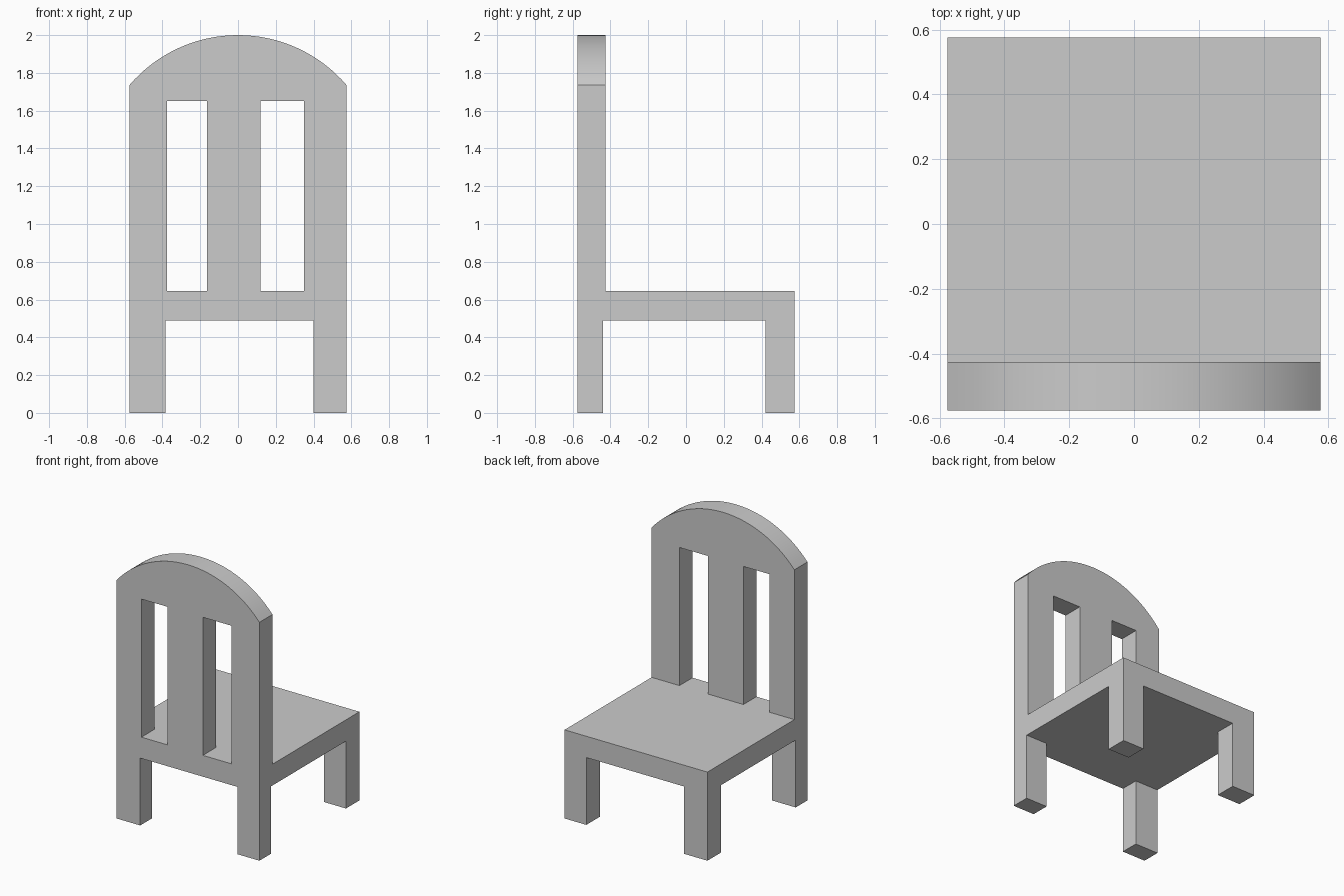
import bpy
import bmesh
import math

cube = bpy.data.objects.get("Cube")
if cube:
    bpy.data.objects.remove(cube, do_unlink=True)

GREY = (0.6, 0.6, 0.6, 1.0)
grey = bpy.data.materials.new("plain grey")
grey.use_nodes = True
grey.diffuse_color = GREY
grey.node_tree.nodes["Principled BSDF"].inputs["Base Color"].default_value = GREY

HALF = 0.575          # half the width and depth
SEAT_BOTTOM, SEAT_TOP = 0.49, 0.645


def extrude_outline(name, outline, y0, y1):
    """Extrude an (x, z) outline from y0 to y1."""
    bm = bmesh.new()
    face = bm.faces.new([bm.verts.new((x, y0, z)) for x, z in outline])
    result = bmesh.ops.extrude_face_region(bm, geom=[face])
    moved = [v for v in result["geom"] if isinstance(v, bmesh.types.BMVert)]
    bmesh.ops.translate(bm, verts=moved, vec=(0, y1 - y0, 0))
    bmesh.ops.recalc_face_normals(bm, faces=bm.faces)
    mesh = bpy.data.meshes.new(name)
    bm.to_mesh(mesh)
    bm.free()
    mesh.materials.append(grey)
    obj = bpy.data.objects.new(name, mesh)
    bpy.context.collection.objects.link(obj)
    return obj


def block(name, xs, ys, zs):
    (x0, x1), (z0, z1) = xs, zs
    return extrude_outline(name, [(x0, z0), (x1, z0), (x1, z1), (x0, z1)], *ys)


# Seat slab
block("seat", (-HALF, HALF), (-HALF, HALF), (SEAT_BOTTOM, SEAT_TOP))

# Four legs
for side, xs in (("right", (-HALF, -0.385)), ("left", (0.40, HALF))):
    for end, ys in (("backrest", (-HALF, -0.44)), ("seat", (0.42, HALF))):
        block(f"{side}_{end}_leg", xs, ys, (0, SEAT_BOTTOM))

# Backrest: arched top, two slots open down to the seat
SHOULDER, TOP, SLOT_TOP = 1.735, 2.0, 1.65
rise = TOP - SHOULDER
radius = (HALF ** 2 + rise ** 2) / (2 * rise)
sweep = math.asin(HALF / radius)
STEPS = 32
outline = [(-HALF, SEAT_TOP)]
for x0, x1 in ((-0.375, -0.165), (0.12, 0.35)):
    outline += [(x0, SEAT_TOP), (x0, SLOT_TOP), (x1, SLOT_TOP), (x1, SEAT_TOP)]
outline.append((HALF, SEAT_TOP))
for i in range(STEPS + 1):
    a = sweep * (1 - 2 * i / STEPS)
    outline.append((radius * math.sin(a), TOP - radius + radius * math.cos(a)))
backrest = extrude_outline("backrest", outline, -HALF, -0.425)

# Smooth the arch, keep the corners sharp
bpy.ops.object.select_all(action="DESELECT")
backrest.select_set(True)
bpy.context.view_layer.objects.active = backrest
bpy.ops.object.shade_smooth_by_angle(angle=math.radians(30))
